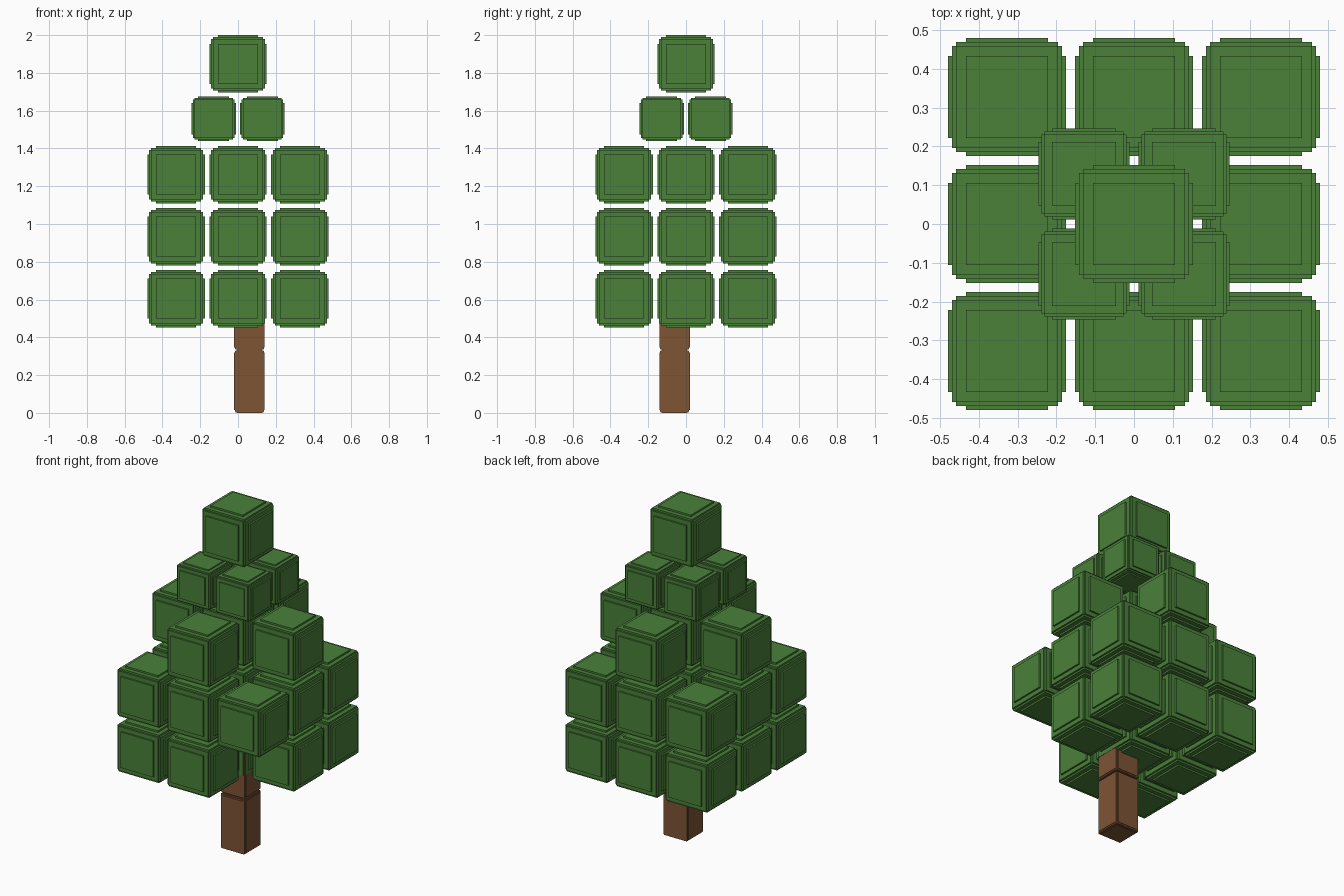
import bpy
import bmesh
from mathutils import Matrix, Vector

cube = bpy.data.objects.get("Cube")
if cube:
    bpy.data.objects.remove(cube, do_unlink=True)


def make_material(name, color):
    mat = bpy.data.materials.new(name)
    mat.use_nodes = True
    mat.diffuse_color = color
    mat.node_tree.nodes["Principled BSDF"].inputs["Base Color"].default_value = color
    return mat


leaf_green = make_material("leaf green", (0.069, 0.22, 0.042, 1))
bark_brown = make_material("bark brown", (0.209, 0.089, 0.036, 1))


def stepped_block(name, center, size, step, mat):
    """Block with stair-stepped edges: a core and plates crossed on each axis."""
    bm = bmesh.new()
    # (inset along the axis, inset across it)
    for along, across in ((0, 1.0), (0.22, 0.45)):
        for axis in range(3):
            inset = Vector((across,) * 3)
            inset[axis] = along
            dims = Vector(size) - 2 * step * inset
            bmesh.ops.create_cube(bm, size=1, matrix=Matrix.Diagonal(dims).to_4x4())
    mesh = bpy.data.meshes.new(name)
    bm.to_mesh(mesh)
    bm.free()
    mesh.materials.append(mat)
    obj = bpy.data.objects.new(name, mesh)
    obj.location = center
    bpy.context.collection.objects.link(obj)
    return obj


# Trunk: two stacked segments, slightly off centre
for i, part in enumerate(("lower_trunk", "upper_trunk")):
    stepped_block(part, (0.06, -0.06, 0.1665 + 0.333 * i), (0.16, 0.16, 0.333), 0.014, bark_brown)

# Three leaf layers on a three by three grid
BIG, PITCH = 0.304, 0.328
for layer, name in enumerate(("bottom_leaf", "middle_leaf", "upper_leaf")):
    for ix in (-1, 0, 1):
        for iy in (-1, 0, 1):
            # One corner is open at the bottom, all four are open in the upper layer
            if layer == 0 and (ix, iy) == (1, -1):
                continue
            if layer == 2 and ix and iy:
                continue
            center = (ix * PITCH, iy * PITCH, 0.605 + layer * PITCH)
            stepped_block(name, center, (BIG,) * 3, 0.046, leaf_green)

# Four smaller blocks below the tip
for sx in (-1, 1):
    for sy in (-1, 1):
        stepped_block("small_leaf", (sx * 0.129, sy * 0.129, 1.557), (0.235,) * 3, 0.035, leaf_green)

# Tip
stepped_block("tip_leaf", (0, 0, 1.848), (BIG,) * 3, 0.046, leaf_green)
